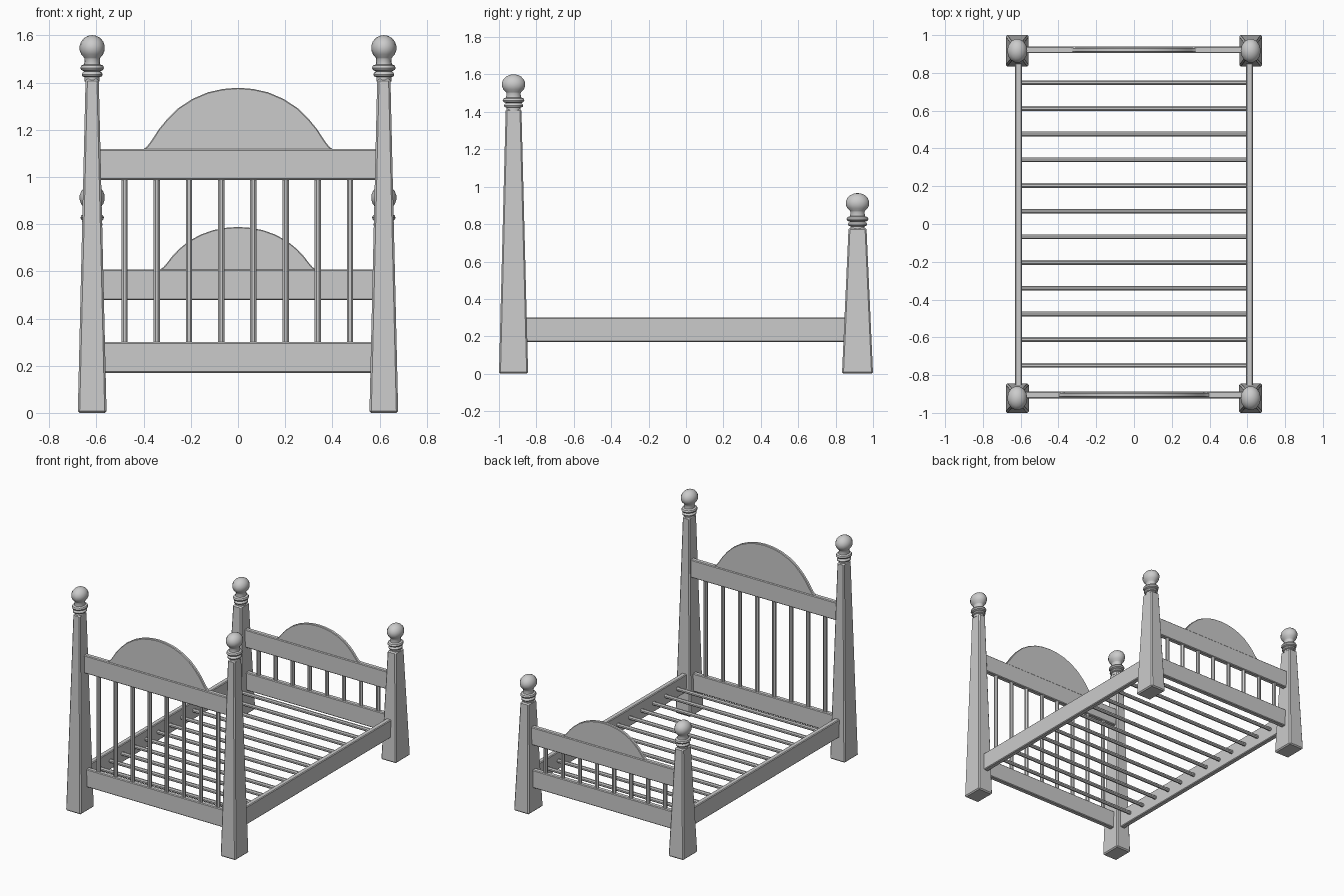
import bpy, bmesh, math
from mathutils import Matrix, Vector

old = bpy.data.objects.get("Cube")
if old:
    bpy.data.objects.remove(old, do_unlink=True)

GREY = (0.6, 0.6, 0.6, 1)
wood = bpy.data.materials.new("plain grey wood")
wood.use_nodes = True
wood.diffuse_color = GREY
wood.node_tree.nodes["Principled BSDF"].inputs["Base Color"].default_value = GREY


def finish(name, bm, bevel=0.0, smooth=False):
    """Turn a bmesh into a named object, with softened edges if asked."""
    bmesh.ops.recalc_face_normals(bm, faces=bm.faces)
    mesh = bpy.data.meshes.new(name)
    bm.to_mesh(mesh)
    bm.free()
    mesh.materials.append(wood)
    obj = bpy.data.objects.new(name, mesh)
    bpy.context.collection.objects.link(obj)
    if bevel:
        mod = obj.modifiers.new("soft edges", "BEVEL")
        mod.width = bevel
        mod.segments = 1
        mod.limit_method = "ANGLE"
    if smooth:
        bpy.ops.object.select_all(action="DESELECT")
        obj.select_set(True)
        bpy.context.view_layer.objects.active = obj
        bpy.ops.object.shade_smooth_by_angle(angle=math.radians(35))
    return obj


def board(name, center, size):
    bm = bmesh.new()
    bmesh.ops.create_cube(bm, size=1, matrix=Matrix.Translation(center) @ Matrix.Diagonal((*size, 1)))
    finish(name, bm, 0.005)


def rod(name, start, end, radius=0.0145):
    """Eight-sided bar between two points."""
    a, b = Vector(start), Vector(end)
    turn = (b - a).to_track_quat("Z", "Y").to_matrix().to_4x4()
    bm = bmesh.new()
    bmesh.ops.create_cone(bm, cap_ends=True, segments=8, radius1=radius, radius2=radius,
                          depth=(b - a).length,
                          matrix=Matrix.Translation((a + b) / 2) @ turn @ Matrix.Rotation(math.pi / 8, 4, "Z"))
    finish(name, bm, smooth=True)


def post(name, x, y, height, base, top):
    """Square tapered post; base and top are half sizes in x and y."""
    bm = bmesh.new()
    bmesh.ops.create_cube(bm, size=2)
    for v in bm.verts:
        half = top if v.co.z > 0 else base
        v.co = (x + v.co.x * half[0], y + v.co.y * half[1], height if v.co.z > 0 else 0)
    finish(name, bm, 0.008)


def finial(name, x, y, z):
    """Two collar rings, a neck and a ball, turned and slightly deeper than wide."""
    profile = [(0, -0.01), (0.032, -0.01), (0.032, 0.008), (0.042, 0.012), (0.044, 0.02),
               (0.040, 0.028), (0.034, 0.032), (0.046, 0.038), (0.050, 0.047),
               (0.046, 0.057), (0.034, 0.062), (0.032, 0.085)]
    for i in range(2, 10):
        a = math.pi * i / 9
        profile.append((0.054 * math.sin(a), 0.132 - 0.054 * math.cos(a)))
    bm = bmesh.new()
    verts = [bm.verts.new((r, 0, h)) for r, h in profile]
    edges = [bm.edges.new(pair) for pair in zip(verts, verts[1:])]
    bmesh.ops.spin(bm, geom=verts + edges, cent=(0, 0, 0), axis=(0, 0, 1),
                   angle=math.tau, steps=14)
    bmesh.ops.remove_doubles(bm, verts=bm.verts, dist=0.0005)
    bmesh.ops.transform(bm, verts=bm.verts,
                        matrix=Matrix.Translation((x, y, z)) @ Matrix.Diagonal((1, 1.2, 1, 1)))
    finish(name, bm, smooth=True)


def crest(name, y, z, half, rise, thick=0.024):
    """Arched panel with flared feet on top of a rail."""
    right = [(1, -0.04), (1, 0.0), (0.96, 0.05), (0.92, 0.13), (0.84, 0.32), (0.75, 0.49),
             (0.63, 0.67), (0.48, 0.82), (0.32, 0.925), (0.16, 0.98)]
    outline = right + [(0, 1)] + [(-u, w) for u, w in reversed(right)]
    bm = bmesh.new()
    face = bm.faces.new([bm.verts.new((u * half, y - thick / 2, z + w * rise)) for u, w in outline])
    moved = bmesh.ops.extrude_face_region(bm, geom=[face])["geom"]
    bmesh.ops.translate(bm, vec=(0, thick, 0), verts=[g for g in moved if isinstance(g, bmesh.types.BMVert)])
    finish(name, bm, 0.004, smooth=True)


POST_X = 0.618
LOW, RAIL = 0.235, 0.13
ends = [
    # name, post y, panel y, post height, base, top, rail z, crest half width, crest rise
    ("headboard", -0.922, -0.905, 1.415, (0.061, 0.078), (0.028, 0.042), 1.053, 0.40, 0.26),
    ("footboard", 0.917, 0.922, 0.78, (0.061, 0.083), (0.034, 0.048), 0.543, 0.33, 0.18),
]
for name, py, y, height, base, top, rail_z, half, rise in ends:
    # corner posts and finials
    for side, sx in (("right", -1), ("left", 1)):
        post(f"{name}_{side}_post", sx * POST_X, py, height, base, top)
        finial(f"{name}_{side}_finial", sx * POST_X, py, height)
    # cross rails
    board(f"{name}_lower_rail", (0, y, LOW), (1.2, 0.036, RAIL))
    board(f"{name}_upper_rail", (0, y, rail_z), (1.2, 0.036, RAIL))
    # arched panel
    crest(f"{name}_crest", y, rail_z + RAIL / 2, half, rise)
    # upright spindles
    for i in range(8):
        x = (i - 3.5) * 0.1365 - 0.003
        rod(f"{name}_spindle_{i + 1}", (x, y, LOW), (x, y, rail_z))

# side rails
for side, sx in (("right", -1), ("left", 1)):
    board(f"{side}_side_rail", (sx * 0.611, 0, LOW), (0.037, 1.74, RAIL))

# slats under the mattress space
for i in range(12):
    y = (i - 5.5) * 0.136
    rod(f"slat_{i + 1}", (-0.605, y, LOW), (0.605, y, LOW), 0.0135)
